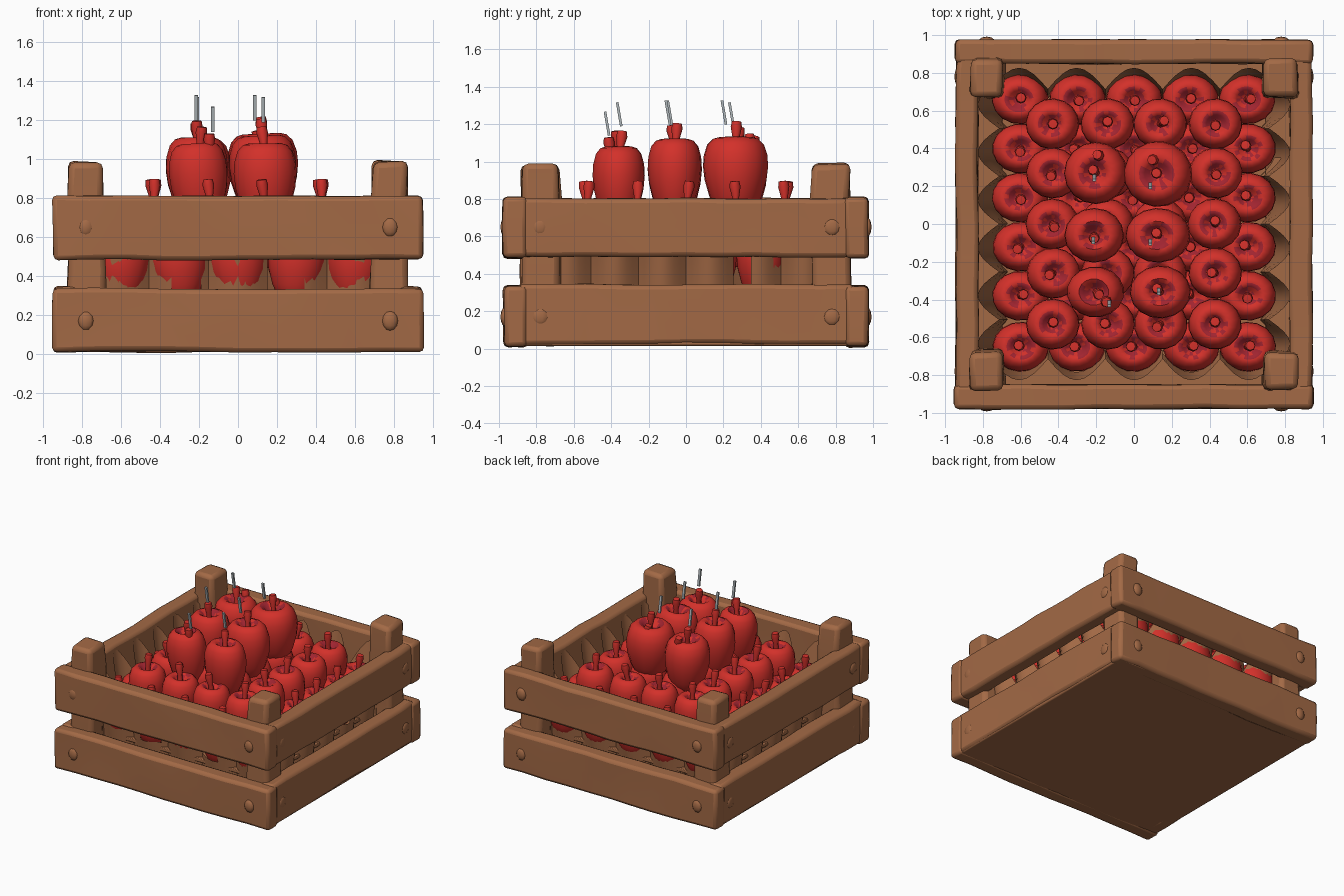
import bpy, bmesh, math, random
from mathutils import Vector, Matrix, noise

if "Cube" in bpy.data.objects:
    bpy.data.objects.remove(bpy.data.objects["Cube"])

random.seed(4)

def material(name, rgb):
    m = bpy.data.materials.new(name)
    m.diffuse_color = (*rgb, 1)
    m.use_nodes = True
    m.node_tree.nodes["Principled BSDF"].inputs["Base Color"].default_value = m.diffuse_color
    return m

WOOD = material("brown wood", (0.365, 0.142, 0.06))
RED = material("apple red", (0.65, 0.03, 0.023))
DARK = material("dark red", (0.36, 0.018, 0.03))
GREY = material("pale grey", (0.42, 0.46, 0.48))

def finish(name, bm, mats, bevel=0, angle=40):
    bmesh.ops.recalc_face_normals(bm, faces=bm.faces)
    me = bpy.data.meshes.new(name)
    bm.to_mesh(me)
    bm.free()
    ob = bpy.data.objects.new(name, me)
    bpy.context.collection.objects.link(ob)
    for m in mats:
        me.materials.append(m)
    if bevel:
        mod = ob.modifiers.new("worn edges", 'BEVEL')
        mod.width, mod.segments, mod.limit_method = bevel, 2, 'ANGLE'
        mod.angle_limit = math.radians(50)
    bpy.ops.object.select_all(action='DESELECT')
    ob.select_set(True)
    bpy.context.view_layer.objects.active = ob
    bpy.ops.object.shade_smooth_by_angle(angle=math.radians(angle))
    return ob

def board(name, lo, hi, cuts, warp=0.011, bevel=0.024, taper=1.0):
    """Box between two corners, cut along each axis and gently warped."""
    lo, hi = Vector(lo), Vector(hi)
    bm = bmesh.new()
    bmesh.ops.create_cube(bm, size=1)
    for v in bm.verts:
        k = taper if v.co.z > 0 else 1
        v.co = Vector([(lo[i] + hi[i]) / 2 + v.co[i] * (hi[i] - lo[i]) * (k if i < 2 else 1)
                       for i in range(3)])
    for axis, n in enumerate(cuts):
        if n:
            edges = []
            for e in bm.edges:
                d = (e.verts[0].co - e.verts[1].co).normalized()
                if abs(d[axis]) > 0.8:
                    edges.append(e)
            bmesh.ops.subdivide_edges(bm, edges=edges, cuts=n, use_grid_fill=True)
    for v in bm.verts:
        v.co += noise.noise_vector(v.co * 3.1) * warp
    return finish(name, bm, [WOOD], bevel, 60)

# crate slats, two courses on each side
for s, side in ((-1, "front"), (1, "back")):
    for z0, z1, level in ((0.012, 0.335, "lower"), (0.485, 0.81, "upper")):
        y = sorted((s * 0.85, s * 0.977))
        board(f"{side}_{level}_slat", (-0.95, y[0], z0), (0.95, y[1], z1), (9, 0, 1))
for s, side in ((-1, "left"), (1, "right")):
    for z0, z1, level in ((0.02, 0.345, "lower"), (0.49, 0.805, "upper")):
        x = sorted((s * 0.825, s * 0.942))
        board(f"{side}_{level}_slat", (x[0], -0.9, z0), (x[1], 0.9, z1), (0, 9, 1))

# base board
board("base", (-0.93, -0.95, 0.015), (0.93, 0.95, 0.07), (0, 0, 0), 0, 0.01)

# corner posts
for sx in (-1, 1):
    for sy in (-1, 1):
        x, y = sorted((sx * 0.68, sx * 0.877)), sorted((sy * 0.665, sy * 0.887))
        board("corner_post", (x[0], y[0], 0.05), (x[1], y[1], 0.99), (0, 0, 4), 0.02, 0.03, 0.9)

# low rounded pegs in the slat ends
bm = bmesh.new()
for sx in (-1, 1):
    for sy in (-1, 1):
        for z in (0.17, 0.65):
            for c, sc in (((sx * 0.78, sy * 0.97, z), (0.042, 0.022, 0.05)),
                          ((sx * 0.936, sy * 0.78, z), (0.014, 0.045, 0.045))):
                bmesh.ops.create_uvsphere(bm, u_segments=10, v_segments=6, radius=1,
                                          matrix=Matrix.LocRotScale(Vector(c), None, Vector(sc)))
finish("pegs", bm, [WOOD], angle=80)

# scalloped tray walls, one pocket per outer apple
bm = bmesh.new()
HALF = 0.76
for turn, n in ((0, 5), (1, 6), (2, 5), (3, 6)):
    rot = Matrix.Rotation(turn * math.pi / 2, 3, 'Z')
    rows = []
    steps = n * 8
    for i in range(steps + 1):
        t = -HALF + 2 * HALF * i / steps
        b = abs(math.sin(math.pi * i / 8))
        top = 0.54 + 0.23 * b
        pts = [(t, -0.66 - 0.05 * b, 0.06), (t, -0.67 - 0.08 * b, 0.32),
               (t, -0.685 - 0.1 * b, 0.50), (t, -0.715 - 0.112 * b, top)]
        rows.append([bm.verts.new(rot @ Vector(p)) for p in pts])
    for i in range(steps):
        t = -HALF + 2 * HALF * (i + 0.5) / steps
        for j in range(3):
            torn = j == 1 and ((turn == 0 and (-0.35 < t < -0.19 or 0.17 < t < 0.33))
                               or (turn == 1 and 0.24 < t < 0.36))
            if not torn:
                bm.faces.new((rows[i][j], rows[i + 1][j], rows[i + 1][j + 1], rows[i][j + 1]))
finish("tray_wall", bm, [WOOD], angle=60)
board("tray_floor", (-0.7, -0.7, 0.25), (0.7, 0.7, 0.28), (0, 0, 0), 0, 0.005)

# apples: turned body with a patchy dimple, plus a flared stem
BODY = [(0, 0.03), (0.36, 0), (0.58, 0.08), (0.8, 0.26), (0.95, 0.47), (1, 0.64), (0.975, 0.78),
        (0.87, 0.91), (0.7, 0.98), (0.52, 1), (0.36, 0.965), (0.22, 0.89), (0, 0.85)]
STEM = [(0.02, 0), (0.018, 0.06), (0.03, 0.12), (0.025, 0.15), (0, 0.152)]

def lathe(bm, profile, segs, place, dark_from=99):
    rings = []
    for r, z in profile:
        k = 1 if r == 0 else segs
        rings.append([bm.verts.new(place @ Vector((r * math.cos(2 * math.pi * i / segs),
                                                   r * math.sin(2 * math.pi * i / segs), z)))
                      for i in range(k)])
    for j, (a, b) in enumerate(zip(rings, rings[1:])):
        for i in range(segs):
            vs = [a[i % len(a)], a[(i + 1) % len(a)], b[(i + 1) % len(b)], b[i % len(b)]]
            f = bm.faces.new(list(dict.fromkeys(vs)))
            f.material_index = 1 if j >= dark_from and random.random() < 0.6 else 0

def apple(bm, x, y, top, r, height, ry=None):
    spin = Matrix.Rotation(random.uniform(0, 0.4), 4, 'Z')
    lean = Matrix.Rotation(random.uniform(-0.06, 0.06), 4, 'Y')
    size = Matrix.Diagonal((r, ry or r, height, 1))
    centre = Matrix.Translation((x, y, top - height / 2))
    down = Matrix.Translation((0, 0, -height / 2))
    lathe(bm, BODY, 16, centre @ lean @ down @ size @ spin, 9)
    stem(bm, x, y, top - 0.15 * height)

def stem(bm, x, y, z, lean=0.14):
    tilt = Matrix.Rotation(random.uniform(-lean, lean), 4, 'X') @ \
        Matrix.Rotation(random.uniform(-lean, lean), 4, 'Y')
    lathe(bm, STEM, 8, Matrix.Translation((x, y, z)) @ tilt)

bm = bmesh.new()
for x in (-0.6, -0.3, 0, 0.3, 0.6):
    for y in (0.66, 0.4, 0.14, -0.12, -0.38, -0.65):
        apple(bm, x, y, 0.62, 0.15, 0.36, 0.132)
finish("bottom_apples", bm, [RED, DARK], angle=50)

bm = bmesh.new()
for x in (-0.43, -0.14, 0.14, 0.43):
    for y in (0.53, 0.27, 0, -0.26, -0.53):
        apple(bm, x, y, 0.8, 0.142, 0.36, 0.135)
finish("middle_apples", bm, [RED, DARK], angle=50)

bm = bmesh.new()
for x, y, top, rx, ry in ((-0.2, 0.27, 1.1, 0.168, 0.165), (0.13, 0.265, 1.13, 0.182, 0.175),
                          (-0.21, -0.06, 1.11, 0.158, 0.145), (0.13, -0.06, 1.12, 0.172, 0.145),
                          (-0.2, -0.36, 1.08, 0.152, 0.135), (0.14, -0.36, 1.08, 0.162, 0.14)):
    apple(bm, x, y, top, rx, 0.43, ry)
for x, y, z in ((-0.16, 0.345, 0.99), (0.13, 0.35, 1.0), (-0.15, -0.4, 0.98)):
    stem(bm, x, y, z, 0.25)
finish("top_apples", bm, [RED, DARK], angle=50)

# thin grey slivers above the top stems
bm = bmesh.new()
for x, y, z in ((-0.13, -0.41, 1.14), (0.13, -0.345, 1.19), (-0.215, -0.075, 1.2),
                (0.085, -0.085, 1.2), (-0.21, 0.255, 1.19), (0.085, 0.215, 1.2)):
    place = Matrix.Translation((x, y - 0.012, z + 0.063)) @ Matrix.Rotation(0.17, 4, 'X')
    bmesh.ops.create_cube(bm, size=1, matrix=place @ Matrix.Diagonal((0.018, 0.014, 0.13, 1)))
finish("slivers", bm, [GREY])
